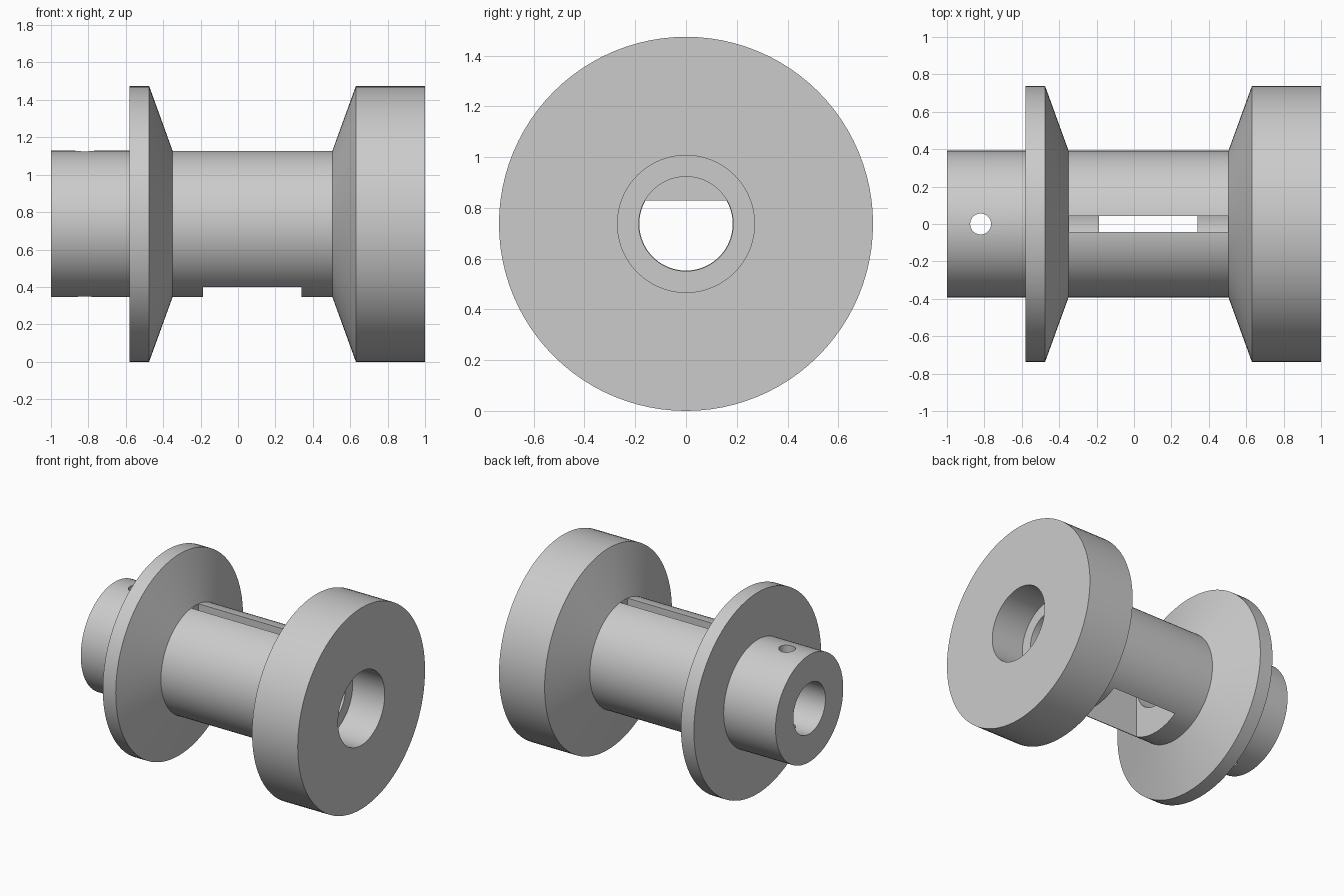
import bpy, bmesh, math

if "Cube" in bpy.data.objects:
    bpy.data.objects.remove(bpy.data.objects["Cube"])

AXIS = 0.737   # height of the spool axis
SIDES = 96

grey = bpy.data.materials.new("plain grey")
grey.use_nodes = True
COLOUR = (0.6, 0.6, 0.6, 1)
grey.diffuse_color = COLOUR
grey.node_tree.nodes["Principled BSDF"].inputs["Base Color"].default_value = COLOUR


def lathe(name, profile, flat=None):
    """Solid turned about the x axis; flat limits its height to make a D section."""
    bm = bmesh.new()
    rings = []
    for x, r in profile:
        ring = []
        for i in range(SIDES):
            a = math.tau * i / SIDES
            z = r * math.sin(a)
            if flat is not None:
                z = min(z, flat)
            ring.append(bm.verts.new((x, r * math.cos(a), z + AXIS)))
        rings.append(ring)
    for a, b in zip(rings, rings[1:]):
        for i in range(SIDES):
            j = (i + 1) % SIDES
            bm.faces.new((a[i], a[j], b[j], b[i]))
    bm.faces.new(rings[0])
    bm.faces.new(rings[-1])
    return finish(name, bm)


def block(name, low, high):
    bm = bmesh.new()
    bmesh.ops.create_cube(bm, size=1)
    for v in bm.verts:
        v.co = [l if c < 0 else h for c, l, h in zip(v.co, low, high)]
    return finish(name, bm)


def pin(name, x, r):
    bm = bmesh.new()
    bmesh.ops.create_cone(bm, cap_ends=True, segments=40, radius1=r, radius2=r, depth=2)
    bmesh.ops.translate(bm, verts=bm.verts, vec=(x, 0, AXIS))
    return finish(name, bm)


def finish(name, bm):
    bmesh.ops.recalc_face_normals(bm, faces=bm.faces)
    mesh = bpy.data.meshes.new(name)
    bm.to_mesh(mesh)
    bm.free()
    mesh.materials.append(grey)
    obj = bpy.data.objects.new(name, mesh)
    bpy.context.collection.objects.link(obj)
    return obj


# Spool body: collar, thin flange, drum and thick flange
spool = lathe("spool", [(-1, .392), (-.58, .392), (-.58, .737), (-.475, .737),
                        (-.35, .392), (.505, .392), (.63, .737), (1, .737)])

# Bores, keyway slot, lower pocket and set screw hole
cutters = [
    lathe("keyed_bore", [(-1.1, .184), (1.1, .184)], flat=.093),
    lathe("left_bore", [(-1.1, .186), (-.6, .186)]),
    lathe("right_bore", [(-.35, .186), (1.1, .186)]),
    lathe("counterbore", [(.74, .27), (1.1, .27)]),
    block("drum_slot", (-.348, -.042, .8), (.503, .042, 1.3)),
    block("drum_pocket", (-.187, -.199, .1), (.34, .199, .93)),
    pin("screw_hole", -.82, .056),
]
bpy.context.view_layer.objects.active = spool
spool.select_set(True)
for cutter in cutters:
    cutter.hide_render = True
    mod = spool.modifiers.new(cutter.name, "BOOLEAN")
    mod.operation = "DIFFERENCE"
    mod.solver = "EXACT"
    mod.object = cutter
    bpy.ops.object.modifier_apply(modifier=mod.name)
    bpy.data.objects.remove(cutter)

bpy.ops.object.shade_smooth_by_angle(angle=math.radians(15))
